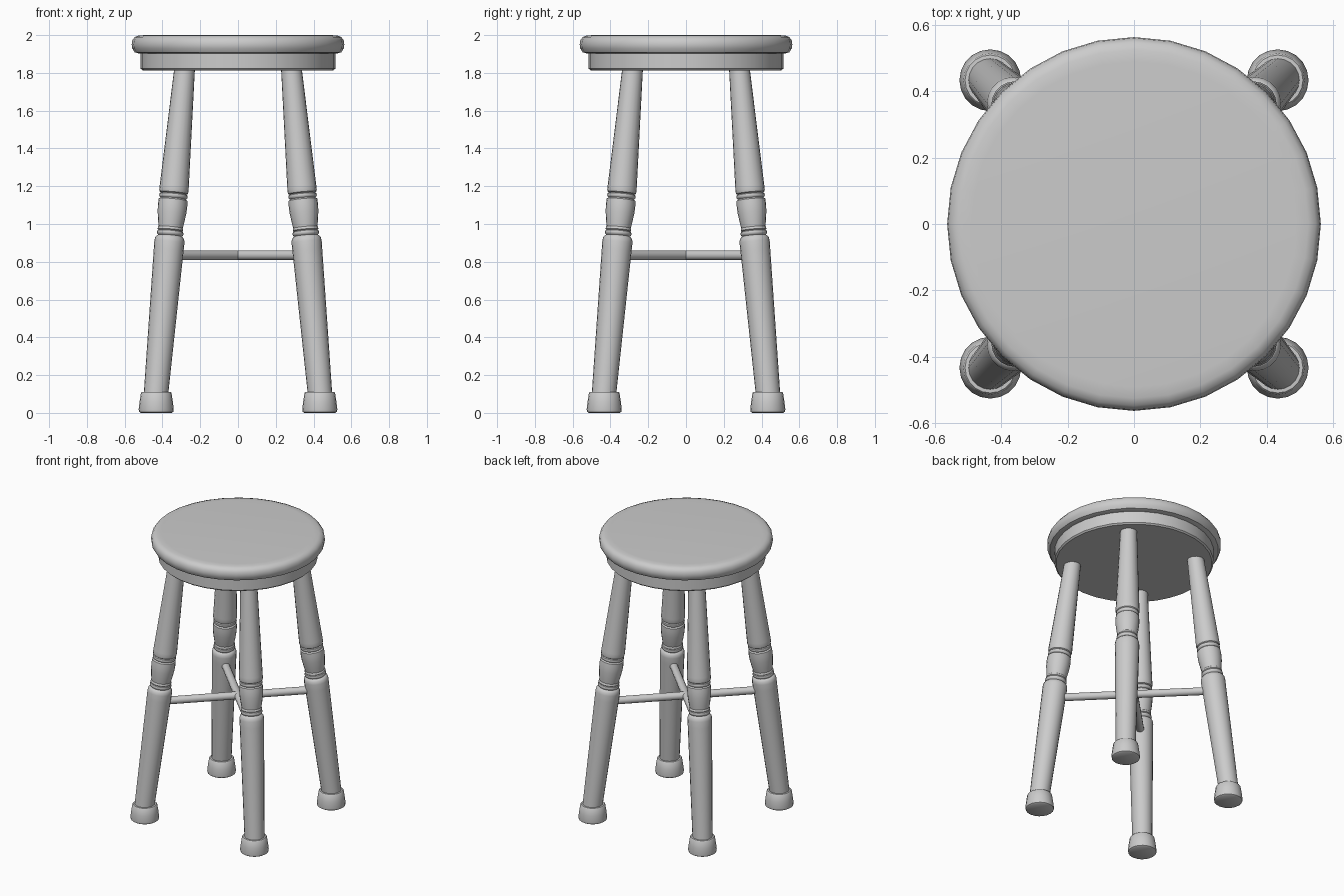
import bpy, bmesh, math
from mathutils import Vector

if "Cube" in bpy.data.objects:
    bpy.data.objects.remove(bpy.data.objects["Cube"])


def lathe(name, profile, segs, start=(0, 0, 0), axis=(0, 0, 1)):
    """Closed solid of revolution from (radius, height) pairs along an axis."""
    start = Vector(start)
    rot = Vector((0, 0, 1)).rotation_difference(Vector(axis).normalized())
    bm = bmesh.new()
    rings = []
    for r, h in profile:
        ring = []
        for i in range(segs):
            a = 2 * math.pi * i / segs
            p = Vector((r * math.cos(a), r * math.sin(a), h))
            ring.append(bm.verts.new(start + rot @ p))
        rings.append(ring)
    for lo, hi in zip(rings, rings[1:]):
        for i in range(segs):
            j = (i + 1) % segs
            bm.faces.new((lo[i], lo[j], hi[j], hi[i]))
    bm.faces.new(rings[0][::-1])
    bm.faces.new(rings[-1])
    mesh = bpy.data.meshes.new(name)
    bm.to_mesh(mesh)
    bm.free()
    obj = bpy.data.objects.new(name, mesh)
    bpy.context.collection.objects.link(obj)
    bpy.ops.object.select_all(action='DESELECT')
    obj.select_set(True)
    bpy.context.view_layer.objects.active = obj
    bpy.ops.object.shade_smooth_by_angle(angle=math.radians(40))
    return obj


# Seat disc with rounded rim, and the apron beneath it
lathe("seat", [(0.525, 1.903), (0.547, 1.909), (0.56, 1.93), (0.563, 1.95),
               (0.56, 1.972), (0.547, 1.99), (0.525, 1.998), (0.49, 2.0)], 32)
lathe("seat_apron", [(0.505, 1.813), (0.515, 1.822), (0.515, 1.91)], 32)

# Turned leg profile; heights are world z, stretched later for the lean
LEG = [(0.064, 0.06), (0.065, 0.12), (0.079, 0.86), (0.08, 0.905),
       (0.077, 0.925), (0.068, 0.935), (0.062, 0.938),
       (0.068, 0.943), (0.071, 0.952), (0.068, 0.961), (0.063, 0.964),
       (0.068, 0.969), (0.067, 0.978), (0.064, 0.982),
       (0.069, 1.01), (0.076, 1.06), (0.078, 1.10), (0.076, 1.128),
       (0.068, 1.135), (0.074, 1.14), (0.076, 1.148), (0.074, 1.156),
       (0.068, 1.16), (0.075, 1.165), (0.078, 1.178), (0.077, 1.20),
       (0.055, 1.81), (0.055, 1.83)]
FOOT = [(0.082, 0.0), (0.091, 0.006), (0.093, 0.018), (0.088, 0.06),
        (0.081, 0.105), (0.076, 0.111), (0.06, 0.112)]
SLOPE = 0.088
STRETCH = math.sqrt(1 + 2 * SLOPE ** 2)
leg_profile = [(r, z * STRETCH) for r, z in LEG]

# Four splayed legs with upright feet
for side_y, sy in (("front", -1), ("back", 1)):
    for side_x, sx in (("left", -1), ("right", 1)):
        lathe(f"{side_y}_{side_x}_leg", leg_profile, 20,
              (0.443 * sx, 0.443 * sy, 0), (-SLOPE * sx, -SLOPE * sy, 1))
        lathe(f"{side_y}_{side_x}_foot", FOOT, 20,
              (0.433 * sx, 0.433 * sy, 0))

# Two diagonal stretchers crossing in the middle
for name, sx in (("stretcher_a", 1), ("stretcher_b", -1)):
    lathe(name, [(0.026, 0), (0.026, 2 * 0.36 * math.sqrt(2))], 12,
          (-0.36 * sx, -0.36, 0.834), (sx, 1, 0))
